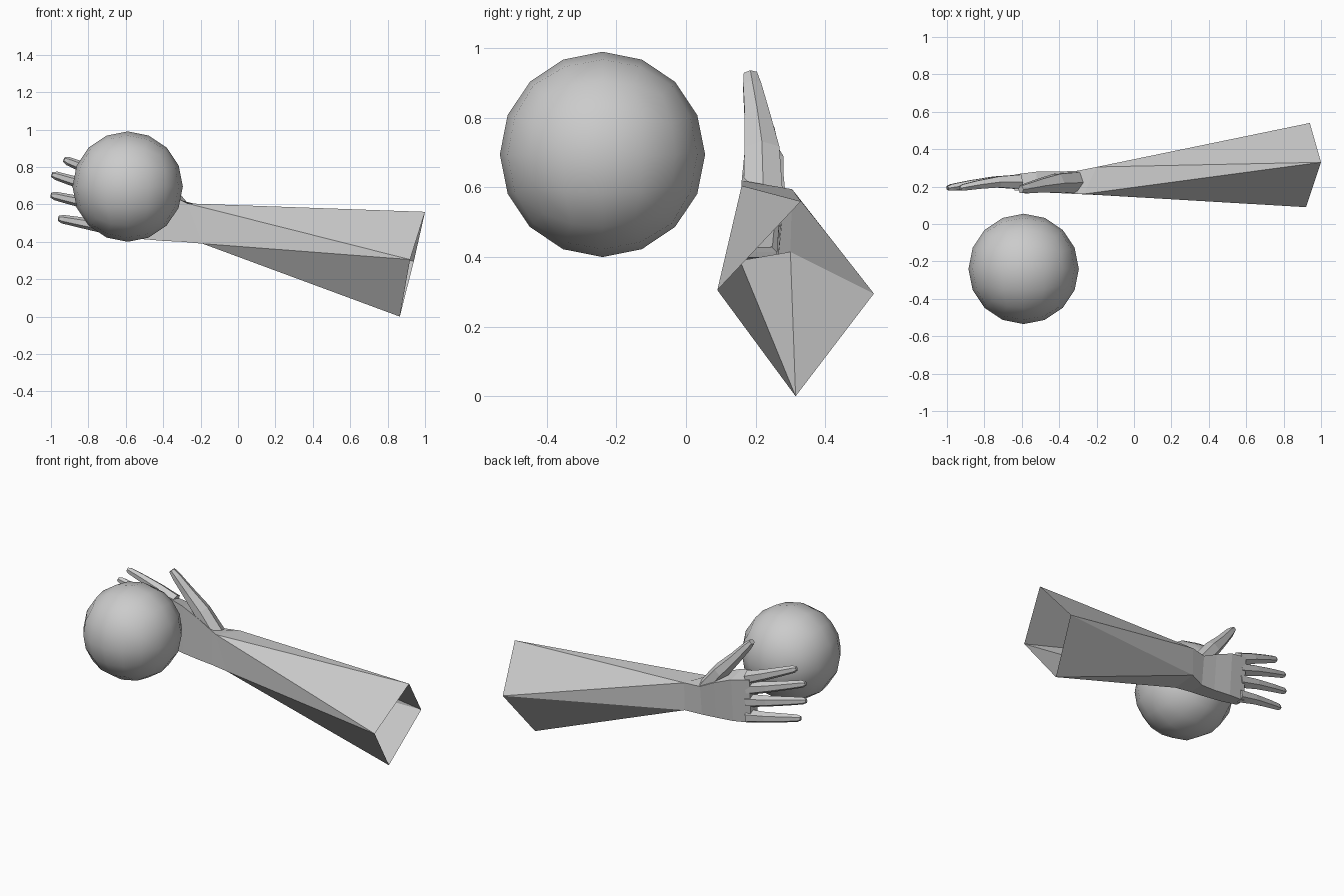
import bpy
import bmesh
import math
from mathutils import Vector

cube = bpy.data.objects.get("Cube")
if cube:
    bpy.data.objects.remove(cube)

grey = bpy.data.materials.new("plain grey")
grey.use_nodes = True
colour = (0.6, 0.6, 0.6, 1)
grey.diffuse_color = colour
grey.node_tree.nodes["Principled BSDF"].inputs["Base Color"].default_value = colour


def make_object(name, bm):
    bmesh.ops.recalc_face_normals(bm, faces=bm.faces[:])
    mesh = bpy.data.meshes.new(name)
    bm.to_mesh(mesh)
    bm.free()
    mesh.materials.append(grey)
    obj = bpy.data.objects.new(name, mesh)
    bpy.context.collection.objects.link(obj)
    return obj


def bridge(bm, a, b):
    n = len(a)
    for i in range(n):
        j = (i + 1) % n
        bm.faces.new((a[i], b[i], b[j], a[j]))


def digit(name, path, sizes, sides=6):
    """Tapered tube; sizes are (half depth along y, half height) per point."""
    bm = bmesh.new()
    points = [Vector(p) for p in path]
    rings = []
    for k, p in enumerate(points):
        along = points[min(k + 1, len(points) - 1)] - points[max(k - 1, 0)]
        across = along.cross(Vector((0, 1, 0))).normalized()
        depth = across.cross(along).normalized()
        dy, dz = sizes[k]
        ring = []
        for s in range(sides):
            a = math.tau * (s + 0.5) / sides
            ring.append(bm.verts.new(p + depth * dy * math.cos(a) + across * dz * math.sin(a)))
        rings.append(ring)
    for a, b in zip(rings, rings[1:]):
        bridge(bm, a, b)
    bm.faces.new(rings[0])
    bm.faces.new(rings[-1])
    return make_object(name, bm)


# Forearm: twisted open sleeve, continuing into the palm
bm = bmesh.new()
elbow = [bm.verts.new(c) for c in ((0.92, 0.09, 0.305), (0.865, 0.315, 0),
                                   (0.94, 0.54, 0.295), (1, 0.33, 0.56))]
wrist = [bm.verts.new(c) for c in ((-0.27, 0.16, 0.605), (-0.19, 0.155, 0.39),
                                   (-0.2, 0.3, 0.415), (-0.2, 0.305, 0.595))]
for i in range(4):
    j = (i + 1) % 4
    bm.faces.new((wrist[i], elbow[i], wrist[j]))
    bm.faces.new((wrist[j], elbow[i], elbow[j]))

# Palm sections: x, low z, high z, front y, back y
previous = wrist
for x, low, high, front, back in ((-0.3, 0.4, 0.62, 0.16, 0.285),
                                  (-0.4, 0.405, 0.67, 0.165, 0.28),
                                  (-0.52, 0.415, 0.72, 0.17, 0.28),
                                  (-0.64, 0.43, 0.745, 0.18, 0.265)):
    ring = [bm.verts.new(c) for c in ((x, front, high), (x, front, low),
                                      (x, back - 0.02, low), (x, back, high - 0.03))]
    bridge(bm, previous, ring)
    previous = ring
bm.faces.new(previous)
make_object("forearm_and_palm", bm)

# Four fingers: base (x, z) and tip (x, z)
fingers = {
    "index_finger": (-0.61, 0.71, -0.93, 0.84),
    "middle_finger": (-0.61, 0.64, -0.995, 0.76),
    "ring_finger": (-0.61, 0.56, -1.0, 0.65),
    "little_finger": (-0.61, 0.46, -0.96, 0.525),
}
profile = ((0, 0.225, 0.045, 0.042), (0.35, 0.225, 0.034, 0.034),
           (0.7, 0.21, 0.026, 0.028), (0.94, 0.196, 0.02, 0.023),
           (1, 0.192, 0.013, 0.014))
for name, (bx, bz, tx, tz) in fingers.items():
    digit(name,
          [(bx + (tx - bx) * t, y, bz + (tz - bz) * t) for t, y, _, _ in profile],
          [(dy, dz) for _, _, dy, dz in profile])

# Thumb rising from the wrist
digit("thumb",
      [(-0.3, 0.222, 0.565), (-0.41, 0.218, 0.7), (-0.5, 0.205, 0.8),
       (-0.575, 0.19, 0.89), (-0.605, 0.185, 0.925)],
      [(0.065, 0.05), (0.058, 0.05), (0.042, 0.037), (0.03, 0.028), (0.022, 0.018)])

# Ball: a subdivided cube rounded to a sphere
bm = bmesh.new()
bmesh.ops.create_cube(bm, size=2)
for _ in range(2):
    bmesh.ops.subdivide_edges(bm, edges=bm.edges[:], cuts=1, use_grid_fill=True)
    for v in bm.verts:
        v.co.normalize()
for v in bm.verts:
    v.co = v.co * 0.295 + Vector((-0.59, -0.24, 0.695))
ball = make_object("ball", bm)
bpy.ops.object.select_all(action="DESELECT")
ball.select_set(True)
bpy.context.view_layer.objects.active = ball
bpy.ops.object.shade_smooth_by_angle(angle=math.radians(40))
